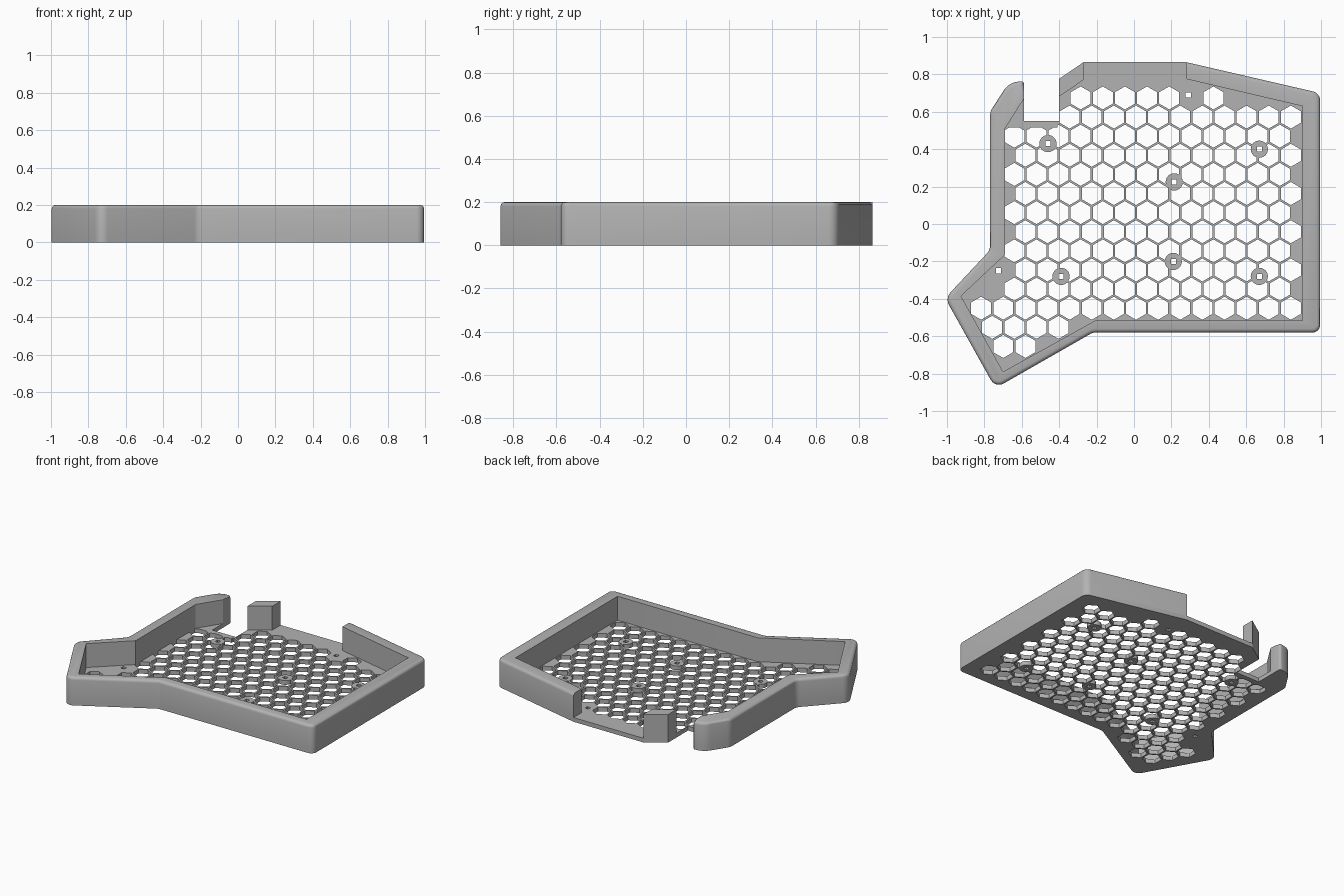
import bpy, bmesh, math
from mathutils import Vector

old = bpy.data.objects.get("Cube")
if old:
    bpy.data.objects.remove(old, do_unlink=True)

FLOOR, TOP = 0.03, 0.2

grey = bpy.data.materials.new("plain grey plastic")
grey.use_nodes = True
grey.diffuse_color = (0.45, 0.45, 0.45, 1)
grey.node_tree.nodes["Principled BSDF"].inputs["Base Color"].default_value = grey.diffuse_color


def rounded(points, steps=6):
    """Turn (x, y, radius) corners into a path; radius 0 keeps a sharp corner."""
    path = []
    for i, (x, y, r) in enumerate(points):
        p = Vector((x, y))
        if not r:
            path.append(p)
            continue
        a = (Vector(points[i - 1][:2]) - p).normalized()
        b = (Vector(points[(i + 1) % len(points)][:2]) - p).normalized()
        half = a.angle(b) / 2
        centre = p + (a + b).normalized() * r / math.sin(half)
        start = p + a * r / math.tan(half) - centre
        end = p + b * r / math.tan(half) - centre
        turn = start.angle_signed(end)
        for k in range(steps + 1):
            t = -turn * k / steps
            c, s = math.cos(t), math.sin(t)
            path.append(centre + Vector((start.x * c - start.y * s, start.x * s + start.y * c)))
    return path


def ngon(x, y, radius, sides, turn=0):
    return [Vector((x + radius * math.cos(turn + math.tau * k / sides),
                    y + radius * math.sin(turn + math.tau * k / sides))) for k in range(sides)]


def prisms(name, outlines, z0, z1, bevel_count=0, bevel=0.02):
    """Extrude outlines; round the top edge along the first bevel_count points."""
    bm = bmesh.new()
    for outline in outlines:
        low = [bm.verts.new((p.x, p.y, z0)) for p in outline]
        high = [bm.verts.new((p.x, p.y, z1)) for p in outline]
        n = len(outline)
        bm.faces.new(low)
        bm.faces.new(high)
        for i in range(n):
            j = (i + 1) % n
            bm.faces.new((low[i], low[j], high[j], high[i]))
        rim = [bm.edges.get((high[i], high[i + 1])) for i in range(bevel_count - 1)]
    bmesh.ops.recalc_face_normals(bm, faces=bm.faces)
    if rim:
        bmesh.ops.bevel(bm, geom=rim, offset=bevel, segments=3, profile=0.5, affect='EDGES')
    mesh = bpy.data.meshes.new(name)
    bm.to_mesh(mesh)
    bm.free()
    mesh.materials.append(grey)
    obj = bpy.data.objects.new(name, mesh)
    bpy.context.collection.objects.link(obj)
    return obj


def combine(target, tool, operation):
    mod = target.modifiers.new(operation.lower(), 'BOOLEAN')
    mod.operation, mod.object, mod.solver = operation, tool, 'EXACT'
    bpy.context.view_layer.objects.active = target
    bpy.ops.object.modifier_apply(modifier=mod.name)
    bpy.data.objects.remove(tool, do_unlink=True)


# Outer outline, clockwise from the back right end of the rim
outer = [(0.28, 0.865, 0), (0.995, 0.70, 0.05), (0.995, -0.58, 0.04), (-0.22, -0.58, 0.06),
         (-0.741, -0.878, 0.05), (-1.01, -0.396, 0.06), (-0.77, -0.14, 0.06), (-0.77, 0.60, 0.08),
         (-0.67, 0.755, 0.1), (-0.588, 0.765, 0.015), (-0.588, 0.67, 0)]
outer_path = rounded(outer)
inner_path = rounded([(-0.69, 0.51, 0), (-0.69, -0.165, 0), (-0.925, -0.385, 0), (-0.70, -0.79, 0),
                      (-0.205, -0.515, 0), (0.90, -0.515, 0), (0.90, 0.63, 0), (0.28, 0.775, 0)])

# Raised rim and the short separate wall beside the cable notch
rim = prisms("rim_wall", [outer_path + inner_path], FLOOR, TOP, len(outer_path) - 1)
post = prisms("notch_wall", [rounded([(-0.402, 0.775, 0), (-0.27, 0.865, 0),
                                      (-0.27, 0.77, 0), (-0.402, 0.68, 0)])], FLOOR, TOP)

# Base plate with the open cable notch
floor_path = outer_path + rounded([(-0.588, 0.55, 0), (-0.402, 0.55, 0),
                                   (-0.402, 0.775, 0), (-0.27, 0.865, 0)])
floor = prisms("base_plate", [floor_path], 0, FLOOR)

# Honeycomb holes: first column and count for each row, from back to front
pitch, row_step = 0.1183, 0.1022
rows = [(3, 7), (2, 11)] + [(0, 13), (0, 13)] * 4 + [(0, 13), (-2, 15), (-1, 4), (-1, 2)]
holes = []
for r, (first, count) in enumerate(rows):
    for c in range(first, first + count):
        if r == 0 and c == 8:
            continue
        x = -0.64 + pitch * (c + 0.5 * (r % 2))
        holes.append(ngon(x, 0.674 - row_step * r, 0.0615, 6, math.pi / 6))
combine(floor, prisms("honeycomb_cutter", holes, -0.1, 0.1), 'DIFFERENCE')

# Solid strip along the notch, and round screw seats
strip = rounded([(-0.70, 0.515, 0), (-0.41, 0.515, 0), (-0.41, 0.54, 0), (-0.70, 0.54, 0)])
combine(floor, prisms("strip", [strip], 0, FLOOR), 'UNION')
seats = [(-0.46, 0.43), (0.67, 0.40), (0.215, 0.225), (0.21, -0.20), (-0.39, -0.28), (0.67, -0.28)]
combine(floor, prisms("screw_seats", [ngon(x, y, 0.046, 24) for x, y in seats], 0, FLOOR), 'UNION')

# Small square screw holes
pins = seats + [(0.29, 0.69), (-0.725, -0.25)]
combine(floor, prisms("pin_cutter", [ngon(x, y, 0.019, 4, math.pi / 4) for x, y in pins], -0.1, 0.1),
        'DIFFERENCE')

# Smooth the rounded corners, keep hard edges
for obj in (rim, post, floor):
    bpy.ops.object.select_all(action='DESELECT')
    obj.select_set(True)
    bpy.context.view_layer.objects.active = obj
    bpy.ops.object.shade_smooth_by_angle(angle=math.radians(30))
